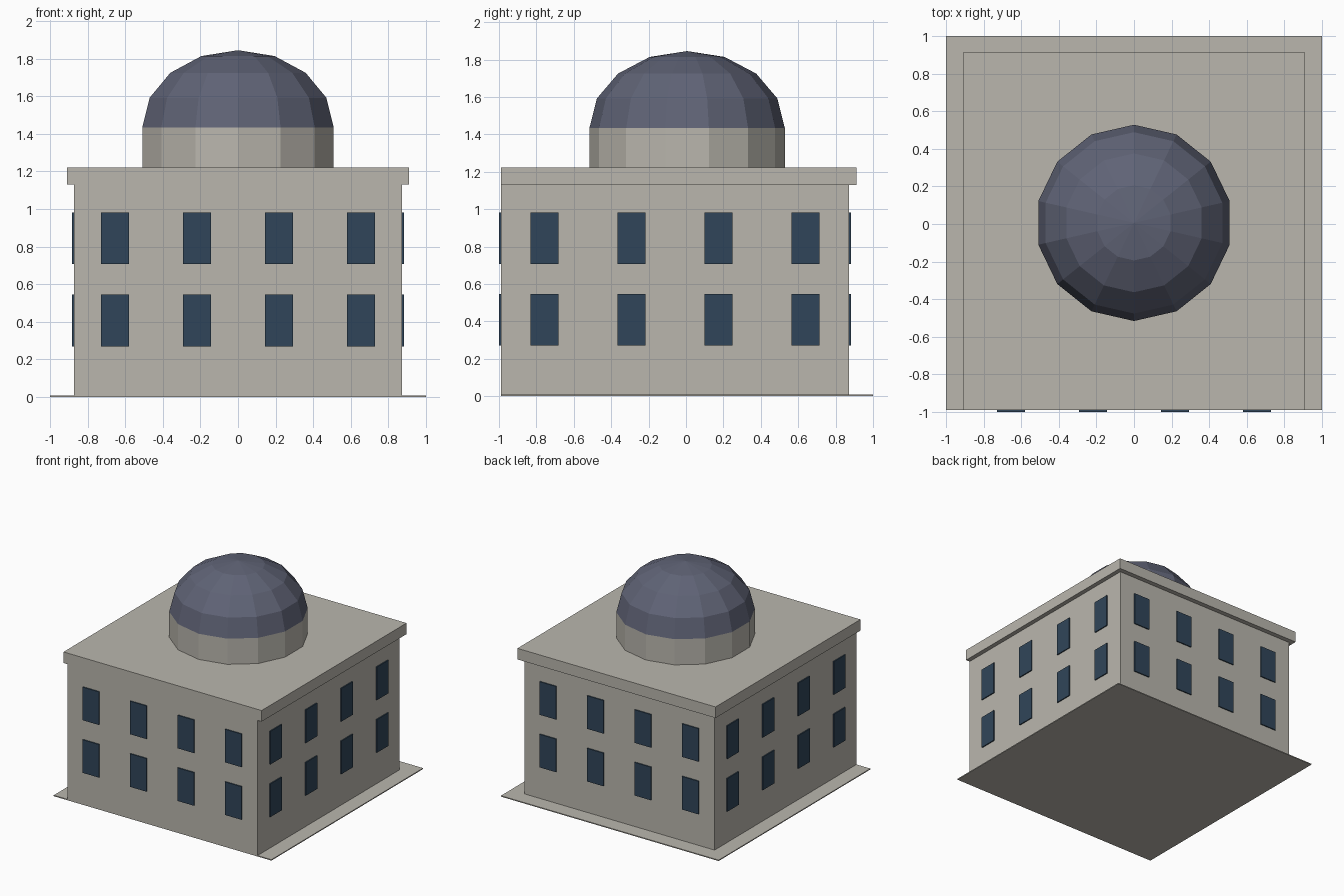
import bpy
import bmesh
import math

cube = bpy.data.objects.get("Cube")
if cube:
    bpy.data.objects.remove(cube, do_unlink=True)


def material(name, rgb):
    m = bpy.data.materials.new(name)
    m.use_nodes = True
    m.diffuse_color = (*rgb, 1)
    m.node_tree.nodes["Principled BSDF"].inputs["Base Color"].default_value = (*rgb, 1)
    return m


stone = material("pale_stone", (0.49, 0.47, 0.42))
slate = material("slate_blue", (0.115, 0.125, 0.18))
glass = material("dark_glass", (0.03, 0.06, 0.10))


def finish(name, bm, mat):
    bmesh.ops.recalc_face_normals(bm, faces=bm.faces)
    mesh = bpy.data.meshes.new(name)
    bm.to_mesh(mesh)
    bm.free()
    mesh.materials.append(mat)
    ob = bpy.data.objects.new(name, mesh)
    bpy.context.collection.objects.link(ob)
    return ob


def box(name, x, y, z, mat):
    """Box from (min, max) pairs on each axis."""
    bm = bmesh.new()
    bmesh.ops.create_cube(bm, size=1)
    for v in bm.verts:
        for i, (lo, hi) in enumerate((x, y, z)):
            v.co[i] = lo if v.co[i] < 0 else hi
    return finish(name, bm, mat)


def lathe(name, profile, sides, centre_y, mat):
    """Faceted solid of revolution from (radius, height) points, first vertex facing +y."""
    bm = bmesh.new()
    rings = []
    for r, z in profile:
        ring = []
        for i in range(sides):
            a = math.pi / 2 + math.tau * i / sides
            ring.append(bm.verts.new((r * math.cos(a), centre_y + r * math.sin(a), z)))
        rings.append(ring)
    for low, high in zip(rings, rings[1:]):
        for i in range(sides):
            j = (i + 1) % sides
            bm.faces.new((low[i], low[j], high[j], high[i]))
    bm.faces.new(rings[0])
    bmesh.ops.remove_doubles(bm, verts=bm.verts, dist=0.0005)
    return finish(name, bm, mat)


# Ground slab, walls and overhanging cornice, all flush at the front
FRONT, BACK, HALF = -0.99, 0.872, 0.873
box("ground_slab", (-1, 1), (FRONT, 1), (0, 0.008), stone)
box("walls", (-HALF, HALF), (FRONT, BACK), (0, 1.13), stone)
box("cornice", (-0.91, 0.91), (FRONT, 0.912), (1.13, 1.222), stone)

# Drum and dome
SIDES, RADIUS, CENTRE, SPRING, RISE = 14, 0.522, 0.006, 1.435, 0.41
lathe("drum", [(RADIUS, 1.22), (RADIUS, SPRING), (0, SPRING)], SIDES, CENTRE, stone)
arc = [math.pi / 2 * i / 4 for i in range(5)]
lathe("dome", [(RADIUS * math.cos(a), SPRING + RISE * math.sin(a)) for a in arc],
      SIDES, CENTRE, slate)

# Windows: two rows of four on every side
PROUD, HALF_WIDTH = 0.009, 0.075
for floor, z in (("lower", (0.27, 0.545)), ("upper", (0.707, 0.982))):
    for i in range(4):
        t = (i + 0.5) / 4
        cx = -HALF + 2 * HALF * t
        cy = FRONT + (BACK - FRONT) * t
        across_x = (cx - HALF_WIDTH, cx + HALF_WIDTH)
        across_y = (cy - HALF_WIDTH, cy + HALF_WIDTH)
        tag = f"{floor}_window_{i + 1}"
        box("front_" + tag, across_x, (FRONT - PROUD, FRONT), z, glass)
        box("back_" + tag, across_x, (BACK, BACK + PROUD), z, glass)
        box("left_" + tag, (HALF, HALF + PROUD), across_y, z, glass)
        box("right_" + tag, (-HALF - PROUD, -HALF), across_y, z, glass)
